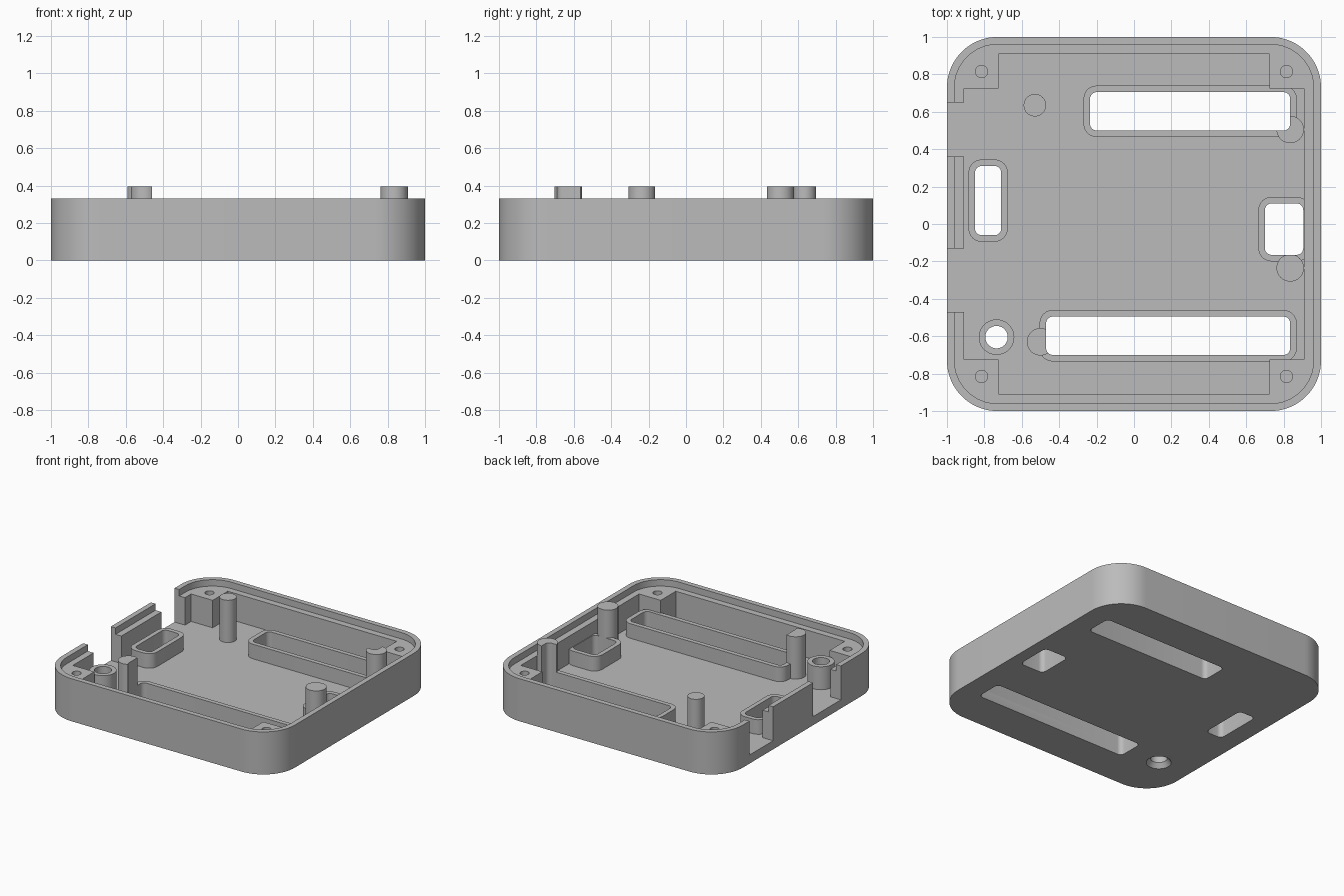
import bpy, bmesh
from math import cos, sin, pi

cube = bpy.data.objects.get("Cube")
if cube:
    bpy.data.objects.remove(cube, do_unlink=True)

FLOOR, LEDGE, TOP = 0.067, 0.28, 0.33
RIM_TOP, TUBE_TOP, POST_TOP = 0.18, 0.245, 0.395

grey = bpy.data.materials.new("plain grey")
grey.use_nodes = True
colour = (0.5, 0.5, 0.5, 1)
grey.diffuse_color = colour
grey.node_tree.nodes["Principled BSDF"].inputs["Base Color"].default_value = colour


def arc(cx, cy, r, start, sweep, n):
    return [(cx + r * cos(start + sweep * i / n), cy + r * sin(start + sweep * i / n))
            for i in range(n + 1)]


def circle(cx, cy, r, n=40):
    return arc(cx, cy, r, 0, 2 * pi, n)[:-1]


def rounded(x0, x1, y0, y1, r, n=6):
    corners = [(x1 - r, y1 - r), (x0 + r, y1 - r), (x0 + r, y0 + r), (x1 - r, y0 + r)]
    return [p for i, (cx, cy) in enumerate(corners)
            for p in arc(cx, cy, r, i * pi / 2, pi / 2, n)]


def rect(x0, x1, y0, y1):
    return [(x1, y1), (x0, y1), (x0, y0), (x1, y0)]


def loft(name, low, high, z0, z1):
    """Solid between two outlines with matching points."""
    bm = bmesh.new()
    a = [bm.verts.new((x, y, z0)) for x, y in low]
    b = [bm.verts.new((x, y, z1)) for x, y in high]
    bm.faces.new(a[::-1])
    bm.faces.new(b)
    for i in range(len(a)):
        j = (i + 1) % len(a)
        bm.faces.new((a[i], a[j], b[j], b[i]))
    mesh = bpy.data.meshes.new(name)
    bm.to_mesh(mesh)
    bm.free()
    mesh.materials.append(grey)
    ob = bpy.data.objects.new(name, mesh)
    bpy.context.collection.objects.link(ob)
    return ob


def prism(name, outline, z0, z1):
    return loft(name, outline, outline, z0, z1)


def cut(ob, cutters):
    bpy.context.view_layer.objects.active = ob
    for c in cutters:
        mod = ob.modifiers.new("cut", 'BOOLEAN')
        mod.operation = 'DIFFERENCE'
        mod.solver = 'EXACT'
        mod.object = c
        bpy.ops.object.modifier_apply(modifier=mod.name)


# Floor openings: x0, x1, y0, y1
slots = {
    "back_slot": (-0.235, 0.835, 0.50, 0.705),
    "front_slot": (-0.47, 0.835, -0.70, -0.495),
    "right_slot": (-0.85, -0.71, -0.06, 0.31),
    "left_slot": (0.70, 0.905, -0.165, 0.11),
}
openings = [prism("cutter_" + k, rounded(*s, 0.035), -0.2, 0.6) for k, s in slots.items()]
tube_x, tube_y = -0.735, -0.605
bore = prism("cutter_bore", circle(tube_x, tube_y, 0.06), -0.2, 0.6)
sink = loft("cutter_sink", circle(tube_x, tube_y, 0.104), circle(tube_x, tube_y, 0.06),
            -0.02, 0.035)

# Tray: rounded block, lip recess, cross-shaped cavity leaving corner blocks
tray = prism("tray", rounded(-1, 1, -1, 1, 0.27, 20), 0, TOP)
w, c = 0.91, 0.725
cross = [(w, -c), (w, c), (c, c), (c, w), (-c, w), (-c, c),
         (-w, c), (-w, -c), (-c, -c), (-c, -w), (c, -w), (c, -c)]
body_cutters = [
    prism("cutter_lip", rounded(-0.96, 0.96, -0.96, 0.96, 0.23, 20), LEDGE, 0.6),
    prism("cutter_cavity", cross, FLOOR, 0.6),
    prism("cutter_back_notch", rect(-1.1, -0.9, 0.36, 0.65), FLOOR, 0.6),
    prism("cutter_front_notch", rect(-1.1, -0.9, -0.47, -0.13), FLOOR, 0.6),
]
for sx in (-1, 1):
    for sy in (-1, 1):
        body_cutters.append(
            prism("cutter_screw_hole", circle(0.815 * sx, 0.815 * sy, 0.033, 24), 0.1, 0.6))
cut(tray, body_cutters + openings + [bore, sink])
parts = [tray]

# Raised rims around the slots
t = 0.035
for (name, (x0, x1, y0, y1)), hole in zip(slots.items(), openings):
    rim = prism(name + "_rim", rounded(x0 - t, x1 + t, y0 - t, y1 + t, 0.07), FLOOR, RIM_TOP)
    cut(rim, [hole])
    parts.append(rim)

# Screw tube
tube = prism("screw_tube", circle(tube_x, tube_y, 0.095), FLOOR, TUBE_TOP)
cut(tube, [bore])
parts.append(tube)

# Support posts, trimmed where they overlap a slot
for name, x, y, r, hole in (("back_right_post", -0.53, 0.635, 0.06, None),
                            ("back_left_post", 0.835, 0.505, 0.073, openings[0]),
                            ("front_right_post", -0.50, -0.63, 0.073, openings[1]),
                            ("front_left_post", 0.835, -0.235, 0.073, openings[3])):
    post = prism(name, circle(x, y, r), FLOOR, POST_TOP)
    if hole:
        cut(post, [hole])
    parts.append(post)

# Remove cutters and shade
for cutter in openings + body_cutters + [bore, sink]:
    bpy.data.objects.remove(cutter, do_unlink=True)
bpy.context.view_layer.update()
for part in parts:
    part.select_set(True)
bpy.context.view_layer.objects.active = tray
bpy.ops.object.shade_smooth_by_angle(angle=pi / 6)
